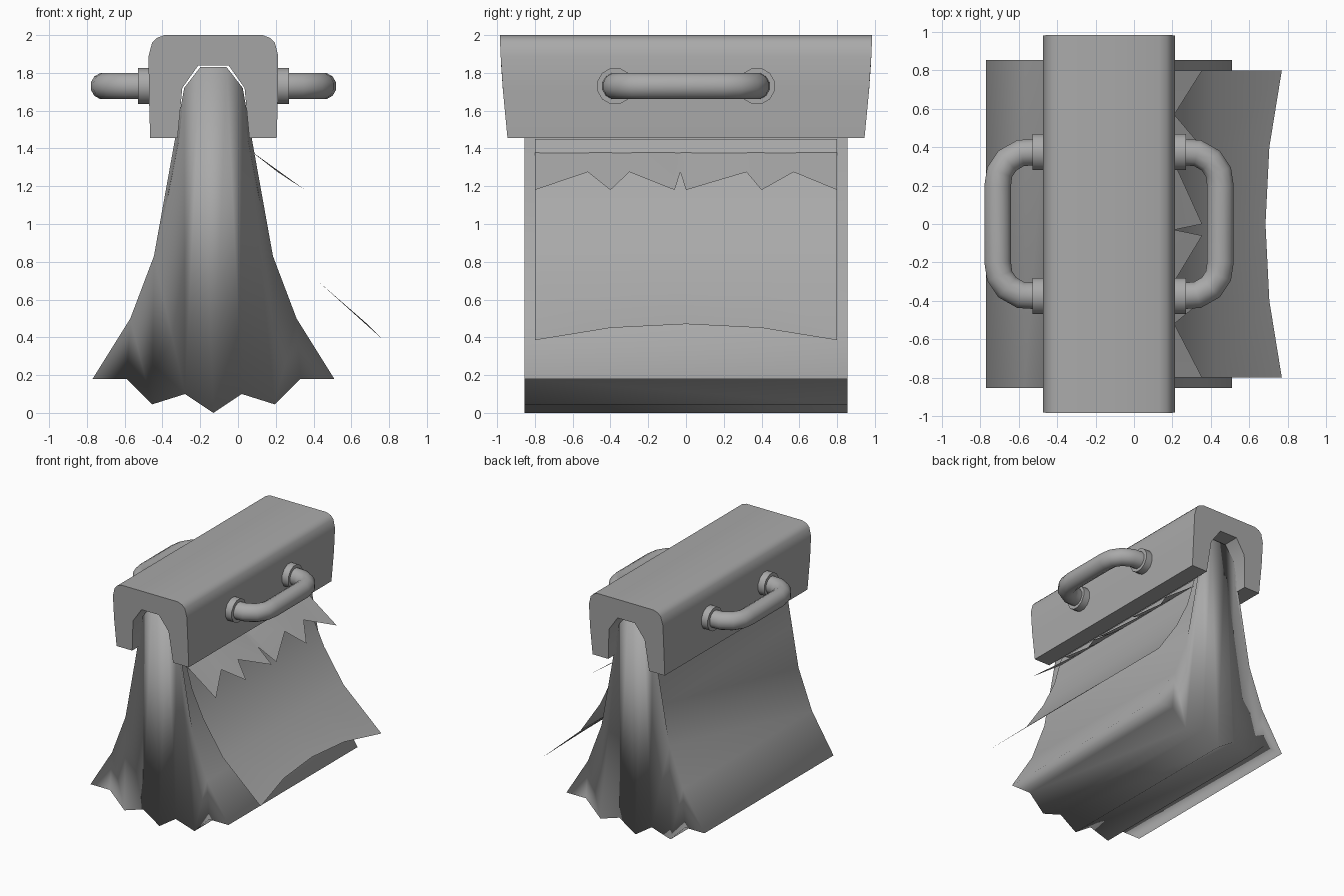
import bpy, bmesh, math
from mathutils import Vector

cube = bpy.data.objects.get("Cube")
if cube:
    bpy.data.objects.remove(cube, do_unlink=True)

AXIS = -0.13          # x of the symmetry plane of body, lid and handles

grey = bpy.data.materials.new("plain_grey")
grey.use_nodes = True
grey.diffuse_color = (0.4, 0.4, 0.4, 1)
grey.node_tree.nodes["Principled BSDF"].inputs["Base Color"].default_value = (0.4, 0.4, 0.4, 1)


def finish(name, bm, angle=None, recalc=True):
    """Turn a bmesh into a shaded, coloured object."""
    if recalc:
        bmesh.ops.recalc_face_normals(bm, faces=bm.faces)
    mesh = bpy.data.meshes.new(name)
    bm.to_mesh(mesh)
    bm.free()
    mesh.materials.append(grey)
    obj = bpy.data.objects.new(name, mesh)
    bpy.context.collection.objects.link(obj)
    bpy.ops.object.select_all(action="DESELECT")
    obj.select_set(True)
    bpy.context.view_layer.objects.active = obj
    if angle is None:
        bpy.ops.object.shade_smooth()
    else:
        bpy.ops.object.shade_smooth_by_angle(angle=math.radians(angle))
    return obj


def mirrored(half):
    """Full outline from a right half, given as offsets from the axis."""
    left = [(-x, z) for x, z in reversed(half) if x > 0]
    return [(AXIS + x, z) for x, z in half + left]


def extrude_outline(outline, depth_at):
    """Prism along y; its half depth may depend on height."""
    bm = bmesh.new()
    ends = [[bm.verts.new((x, s * depth_at(z), z)) for x, z in outline] for s in (-1, 1)]
    n = len(outline)
    for i in range(n):
        j = (i + 1) % n
        bm.faces.new((ends[0][i], ends[0][j], ends[1][j], ends[1][i]))
    caps = [bm.faces.new(e) for e in ends]
    return bm, caps


# Body: flared sack with a pointed hem
body_half = [(0.07, 1.83), (0.155, 1.72), (0.18, 1.46), (0.24, 1.15), (0.315, 0.83),
             (0.44, 0.5), (0.64, 0.18), (0.46, 0.18), (0.325, 0.045), (0.15, 0.1), (0, 0)]
bm, caps = extrude_outline(mirrored(body_half), lambda z: 0.855)
bmesh.ops.triangulate(bm, faces=caps)
body = finish("body", bm)
weights = body.modifiers.new("soft_normals", "WEIGHTED_NORMAL")
weights.mode = "FACE_AREA"

# Lid: rounded bar with a channel that clips over the body
lid_half = [(0.26, 2.0), (0.3, 1.985), (0.325, 1.96), (0.343, 1.89), (0.342, 1.7),
            (0.335, 1.455), (0.19, 1.455), (0.165, 1.72), (0.08, 1.84)]
outline = mirrored(lid_half[:6])
channel = [(AXIS + s * x, z) for s, part in ((-1, lid_half[6:]), (1, lid_half[:5:-1])) for x, z in part]
right = [p for p in outline if p[0] > AXIS]
left = [p for p in outline if p[0] < AXIS]
bm, _ = extrude_outline(right + channel[::-1] + left,
                        lambda z: 0.985 - 0.04 * ((2 - z) / 0.545) ** 1.5)
finish("lid", bm, 40)


# Handles: bent round tube with a collar at each foot
def ring_tube(bm, path, radius, sides):
    rings = []
    for i, p in enumerate(path):
        d = (path[min(i + 1, len(path) - 1)] - path[max(i - 1, 0)]).normalized()
        side = d.cross(Vector((0, 0, 1)))
        r = []
        for k in range(sides):
            a = math.tau * (k + 0.5) / sides
            r.append(bm.verts.new(p + radius * (math.cos(a) * side + math.sin(a) * Vector((0, 0, 1)))))
        rings.append(r)
    for a, b in zip(rings, rings[1:]):
        for k in range(sides):
            m = (k + 1) % sides
            bm.faces.new((a[k], a[m], b[m], b[k]))
    bm.faces.new(rings[0])
    bm.faces.new(rings[-1])


bend = [(0.36, 0.375), (0.46, 0.37), (0.53, 0.33), (0.57, 0.27), (0.58, 0.2)]
for label, s in (("left", 1), ("right", -1)):
    half = [Vector((AXIS + s * x, y, 1.73)) for x, y in bend]
    bm = bmesh.new()
    ring_tube(bm, half + [Vector((p.x, -p.y, p.z)) for p in reversed(half)], 0.072, 12)
    finish(label + "_handle", bm, 50)
    bm = bmesh.new()
    for y in (-0.375, 0.375):
        ring_tube(bm, [Vector((AXIS + s * x, y, 1.73)) for x in (0.32, 0.4)], 0.098, 12)
    finish(label + "_handle_collars", bm, 50)


def sheet(name, columns):
    """Thin sheet from columns of equally many points."""
    bm = bmesh.new()
    cols = [[bm.verts.new(p) for p in c] for c in columns]
    for a, b in zip(cols, cols[1:]):
        for k in range(len(a) - 1):
            bm.faces.new((a[k], a[k + 1], b[k + 1], b[k]))
    return finish(name, bm, 40, recalc=False)


# Long flap hanging from under the lid, with an arched lower edge
flap_line = [(0.06, 1.45), (0.13, 1.2), (0.24, 0.97), (0.42, 0.7)]
hem = {-0.8: (0.77, 0.385), -0.4: (0.705, 0.45), 0: (0.685, 0.47),
       0.4: (0.705, 0.45), 0.8: (0.77, 0.385)}
sheet("long_flap", [[(x, y, z) for x, z in flap_line + [end]] for y, end in hem.items()])

# Short torn flap: teeth alternate between tip and notch
tooth_y = [-0.8, -0.52, -0.4, -0.3, -0.06, -0.03, 0, 0.32, 0.4, 0.57, 0.8]
tip, notch, root = (0.355, 1.18), (0.21, 1.275), (0.05, 1.4)
sheet("torn_flap", [[(root[0], y, root[1]), (e[0], y, e[1])]
                    for i, y in enumerate(tooth_y) for e in [notch if i % 2 else tip]])
